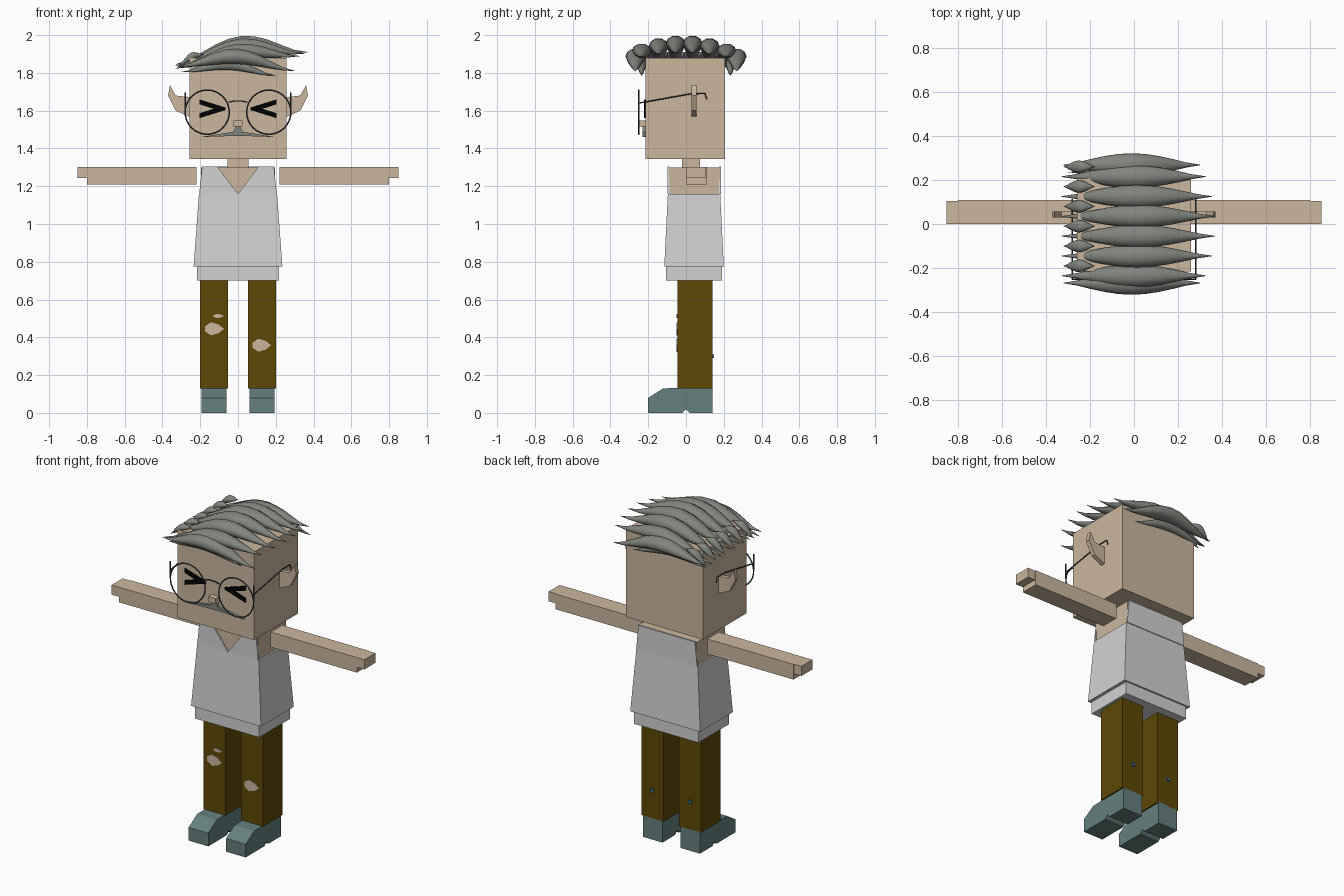
import bpy
import bmesh
import math

default_cube = bpy.data.objects.get("Cube")
if default_cube:
    bpy.data.objects.remove(default_cube, do_unlink=True)


def make_material(name, red, green, blue):
    linear = [(channel / 255) ** 2.2 for channel in (red, green, blue)]
    material = bpy.data.materials.new(name)
    material.use_nodes = True
    material.diffuse_color = (*linear, 1)
    shader = material.node_tree.nodes["Principled BSDF"]
    shader.inputs["Base Color"].default_value = (*linear, 1)
    return material


skin = make_material("skin", red=202, green=182, blue=156)
cloth = make_material("white_cloth", red=209, green=209, blue=209)
denim = make_material("brown_cloth", red=95, green=73, blue=14)
leather = make_material("teal_leather", red=100, green=127, blue=125)
hair = make_material("grey_hair", red=129, green=132, blue=125)
ink = make_material("black", red=4, green=4, blue=4)
metal = make_material("dark_metal", red=62, green=68, blue=72)
stud_blue = make_material("blue", red=70, green=115, blue=155)


def loft(name, material, rings, smooth=False):
    """Skin a list of equal-length point rings and cap both ends."""
    bm = bmesh.new()
    rows = [[bm.verts.new(point) for point in ring] for ring in rings]
    for lower, upper in zip(rows, rows[1:]):
        for i in range(len(lower)):
            bm.faces.new((lower[i - 1], lower[i], upper[i], upper[i - 1]))
    bm.faces.new(rows[0])
    bm.faces.new(rows[-1])
    bmesh.ops.recalc_face_normals(bm, faces=bm.faces)
    for face in bm.faces:
        face.smooth = smooth
    mesh = bpy.data.meshes.new(name)
    bm.to_mesh(mesh)
    bm.free()
    mesh.materials.append(material)
    bpy.context.collection.objects.link(bpy.data.objects.new(name, mesh))


def block(name, material, half_width, front, back, bottom, top, centre=0, taper=1):
    """Box standing on its bottom, with the top ring scaled by the taper."""
    middle, half_depth = (front + back) / 2, (back - front) / 2
    corners = [(-1, -1), (1, -1), (1, 1), (-1, 1)]
    loft(name, material, [
        [(centre + u * half_width * scale, middle + v * half_depth * scale, height) for u, v in corners]
        for height, scale in ((bottom, 1), (top, taper))])


def plate(name, material, outline, front, back):
    """Extrude an (x, z) outline along y."""
    loft(name, material, [[(x, y, z) for x, z in outline] for y in (front, back)])


def mirrored(outline, sign):
    return [(sign * x, z) for x, z in outline]


def symmetric(outline):
    return outline + mirrored(outline, -1)[::-1]


def wire(name, points):
    curve = bpy.data.curves.new(name, "CURVE")
    curve.dimensions = "3D"
    curve.bevel_depth = wire_radius
    curve.bevel_resolution = 1
    spline = curve.splines.new("POLY")
    spline.points.add(len(points) - 1)
    for target, point in zip(spline.points, points):
        target.co = (*point, 1)
    curve.materials.append(metal)
    bpy.context.collection.objects.link(bpy.data.objects.new(name, curve))


def lock(name, y, start, end, lift, width, thickness, steps=10, sides=10):
    """Smooth spindle of hair arching from start to end, both (x, z)."""
    rings = []
    for step in range(steps + 1):
        t = step / steps
        swell = max(math.sin(math.pi * t), 0.05) ** 1.3
        x = start[0] + (end[0] - start[0]) * t
        z = start[1] + (end[1] - start[1]) * t + lift * swell ** 1.3
        angles = [math.tau * side / sides for side in range(sides)]
        rings.append([(x, y + width * swell * math.cos(angle), z + thickness * swell * math.sin(angle))
                      for angle in angles])
    loft(name, hair, rings, smooth=True)


def tear(name, x, z, half_width, half_height, sides=7):
    """Ragged hole in the trousers that shows the skin."""
    outline = []
    for side in range(sides):
        angle = math.tau * side / sides
        ragged = 1 + math.cos(angle * 3) / 8
        outline.append((x + half_width * ragged * math.cos(angle), z + half_height * ragged * math.sin(angle)))
    plate(name, skin, outline, trouser_front - 0.004, trouser_front)


# Head, neck and torso
face_front = -0.215
block("head", skin, half_width=0.258, front=face_front, back=0.207, bottom=1.345, top=1.88)
block("neck", skin, half_width=0.055, front=-0.02, back=0.075, bottom=1.28, top=1.36)
block("torso", skin, half_width=0.197, front=-0.09, back=0.18, bottom=0.75, top=1.3)

# Sleeveless shirt: flared body, hem, back panel and V-neck front panels
armhole, shoulder = 1.16, 1.304
block("shirt_body", cloth, half_width=0.235, front=-0.115, back=0.2, bottom=0.775, top=armhole, taper=0.88)
block("shirt_hem", cloth, half_width=0.216, front=-0.105, back=0.19, bottom=0.7, top=0.78)
shirt_edge = [(0.19, shoulder), (0.205, armhole)]
plate("shirt_back", cloth, symmetric(shirt_edge), 0.175, 0.186)
shirt_panel = [(0, armhole), (0.11, shoulder), *shirt_edge]

# Outlines of the left-hand parts
ear = [(0.24, 1.56), (0.33, 1.6), (0.37, 1.68), (0.36, 1.735), (0.33, 1.68), (0.24, 1.67)]
shoe = [(-0.2, 0), (-0.2, 0.08), (-0.12, 0.13), (0.14, 0.135), (0.14, 0), (0.02, 0), (0, 0.02), (-0.02, 0)]
temple = [(-0.25, 1.64), (0.03, 1.69), (0.1, 1.69), (0.11, 1.66)]
eye_tip, eye_notch, eye_outer, eye_rise, eye_stroke, eye_height = 0.065, 0.13, 0.205, 0.05, 0.026, 1.61
eye = [(eye_tip, eye_height - eye_stroke / 4)]
for sign in (-1, 1):
    stroke = [(eye_outer, eye_height + sign * eye_rise),
              (eye_outer, eye_height + sign * (eye_rise - eye_stroke))]
    eye += stroke if sign < 0 else [(eye_notch, eye_height)] + stroke[::-1]
eye.append((eye_tip, eye_height + eye_stroke / 4))

trouser_front, trouser_back, leg_centre = -0.045, 0.14, 0.126
lens_front, lens_centre, lens_radius, wire_radius, temple_x = -0.25, 0.163, 0.117, 0.004, 0.28

for sign, side in ((1, "left"), (-1, "right")):
    # Arms, with a thinner fingertip step
    block(f"arm_{side}", skin, half_width=0.29, front=0, back=0.11, bottom=1.21, top=1.302, centre=sign * 0.51)
    block(f"fingers_{side}", skin, half_width=0.025, front=0, back=0.105, bottom=1.243, top=1.302,
          centre=sign * 0.825)
    plate(f"ear_{side}", skin, mirrored(ear, sign), 0.03, 0.056)
    plate(f"shirt_front_{side}", cloth, mirrored(shirt_panel, sign), -0.098, -0.088)

    # Legs and shoes
    leg_x = sign * leg_centre
    block(f"trouser_leg_{side}", denim, half_width=0.074, front=trouser_front, back=trouser_back,
          bottom=0.13, top=0.71, centre=leg_x)
    block(f"trouser_stud_{side}", stud_blue, half_width=0.01, front=trouser_back, back=trouser_back + 0.008,
          bottom=0.29, top=0.31, centre=leg_x)
    loft(f"shoe_{side}", leather, [[(leg_x + offset, y, z) for y, z in shoe] for offset in (-0.066, 0.066)])

    # Squinting eye and spectacles
    plate(f"eye_{side}", ink, mirrored(eye, sign), face_front - 0.007, face_front)
    bpy.ops.mesh.primitive_torus_add(
        location=(sign * lens_centre, lens_front, 1.592), rotation=(math.pi / 2, 0, 0),
        major_radius=lens_radius, minor_radius=wire_radius, major_segments=32, minor_segments=6)
    rim = bpy.context.object
    rim.name = f"spectacle_rim_{side}"
    rim.data.materials.append(metal)
    bpy.ops.object.shade_smooth()
    hinge_x = sign * temple_x
    wire(f"spectacle_temple_{side}", [(hinge_x, y, z) for y, z in temple])
    wire(f"spectacle_hinge_{side}", [(hinge_x, lens_front, z) for z in (1.6, 1.695)])

wire("spectacle_bridge", [(x, lens_front, 1.655 - abs(x) / 5) for x in (-0.05, -0.02, 0.02, 0.05)])

# Nose and moustache
block("nose", skin, half_width=0.025, front=lens_front, back=face_front, bottom=1.515, top=1.548)
whisker = [(0.012, 1.518), (0.025, 1.488), (0.2, 1.46), (0.03, 1.466)]
plate("moustache", hair, symmetric(whisker), face_front - 0.015, face_front)

# Trouser tears
tear("tear_right_knee", x=-0.13, z=0.445, half_width=0.05, half_height=0.033)
tear("tear_right_thigh", x=-0.105, z=0.513, half_width=0.028, half_height=0.011)
tear("tear_left_knee", x=0.12, z=0.358, half_width=0.049, half_height=0.033)

# Swept hair: long locks over the crown, short leaves beside the parting
lock_count, spacing = 6, 0.09
for index in range(lock_count):
    offset = index - (lock_count - 1) / 2
    y = offset * spacing - 0.01
    drop = (offset / lock_count) ** 2 / 4
    lock(f"hair_lock_{index}", y, start=(-0.33, 1.845 - drop / 2), end=(0.37 - drop, 1.91 - drop / 2),
         lift=0.08 - drop / 2, width=0.052, thickness=0.042)
    lock(f"hair_leaf_{index}", y + spacing / 2, start=(-0.18, 1.9), end=(-0.32, 1.83),
         lift=0.02, width=0.028, thickness=0.022)

# Broad locks overhanging the front and back of the head
for sign, side in ((-1, "front"), (1, "back")):
    lock(f"hair_edge_{side}", sign * 0.268, start=(-0.32, 1.835), end=(0.3, 1.81),
         lift=0.065, width=0.053, thickness=0.042)
    lock(f"hair_fringe_{side}", sign * 0.235, start=(-0.3, 1.805), end=(0.195, 1.785),
         lift=0.05, width=0.025, thickness=0.03)
